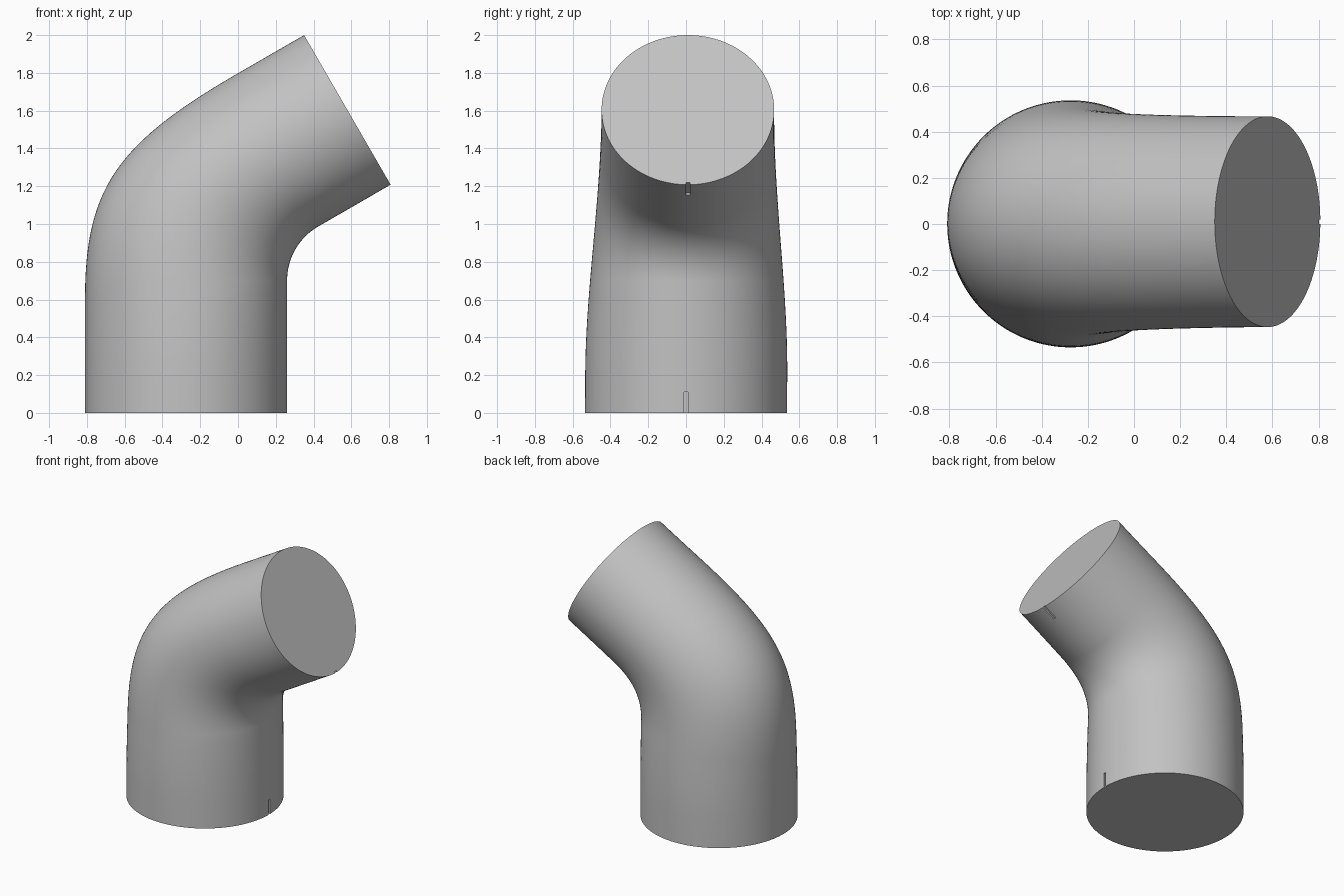
import bpy
import bmesh
import math
from mathutils import Vector

SIDES = 128

cube = bpy.data.objects.get("Cube")
if cube:
    bpy.data.objects.remove(cube, do_unlink=True)

grey = bpy.data.materials.new("plain_grey")
grey.use_nodes = True
COLOUR = (0.54, 0.54, 0.54, 1)
grey.diffuse_color = COLOUR
grey.node_tree.nodes["Principled BSDF"].inputs["Base Color"].default_value = COLOUR


def edge_path(base, bend_start, corner, bend_end, tip, fullness):
    """Straight leg, curved bend and straight leg, in the x-z plane."""
    a, p, c, q, b = (Vector((x, 0, z)) for x, z in (base, bend_start, corner, bend_end, tip))
    h1, h2 = p.lerp(c, fullness), q.lerp(c, fullness)
    path = [a.lerp(p, i / 10) for i in range(10)]
    for i in range(41):
        t = i / 40
        s = 1 - t
        path.append(p * s**3 + h1 * 3 * s * s * t + h2 * 3 * s * t * t + q * t**3)
    path += [q.lerp(b, i / 10) for i in range(1, 11)]
    return path


def half_width(z):
    u = min(max((z - 0.2) / 1.4, 0), 1)
    return 0.535 - 0.078 * u * u * (3 - 2 * u)


# Elbow body: elliptical rings spanning the inner and outer edge paths
inner = edge_path((0.26, 0), (0.26, 0.70), (0.26, 0.892), (0.425, 0.987), (0.808, 1.208), 0.62)
outer = edge_path((-0.81, 0), (-0.81, 0.60), (-0.81, 1.33), (0, 1.798), (0.35, 2.0), 0.8)

bm = bmesh.new()
rings = []
for i, o in zip(inner, outer):
    centre, arm = (i + o) / 2, (i - o) / 2
    width = half_width(centre.z)
    centre.y = 0.01 * min(centre.z / 1.6, 1)
    ring = []
    for k in range(SIDES):
        a = math.tau * k / SIDES
        ring.append(bm.verts.new(centre + arm * math.cos(a) + Vector((0, width * math.sin(a), 0))))
    rings.append(ring)
for low, high in zip(rings, rings[1:]):
    for k in range(SIDES):
        n = (k + 1) % SIDES
        bm.faces.new((low[k], low[n], high[n], high[k]))
bm.faces.new(rings[0])
bm.faces.new(rings[-1])
bmesh.ops.recalc_face_normals(bm, faces=bm.faces)
mesh = bpy.data.meshes.new("elbow_body")
bm.to_mesh(mesh)
bm.free()
mesh.materials.append(grey)
body = bpy.data.objects.new("elbow_body", mesh)
bpy.context.collection.objects.link(body)


# Alignment notches at both rims, on the inside of the bend
def notch(name, rim, y, direction):
    bpy.ops.mesh.primitive_cube_add(size=1)
    cutter = bpy.context.object
    cutter.name = name
    cutter.scale = (0.024, 0.02, 0.22)
    cutter.location = (rim[0], y, rim[1])
    cutter.rotation_euler.y = direction
    cutter.data.materials.append(grey)
    cutter.hide_render = True
    cutter.hide_set(True)
    cut = body.modifiers.new(name, 'BOOLEAN')
    cut.operation = 'DIFFERENCE'
    cut.solver = 'EXACT'
    cut.object = cutter
    return cutter


cutters = [notch("base_notch_cutter", (0.26, 0), 0, 0),
           notch("top_notch_cutter", (0.808, 1.208), 0.01, math.radians(60))]

# Apply the cuts, then smooth the walls while keeping the rims sharp
bpy.ops.object.select_all(action='DESELECT')
body.select_set(True)
bpy.context.view_layer.objects.active = body
for mod in list(body.modifiers):
    bpy.ops.object.modifier_apply(modifier=mod.name)
for cutter in cutters:
    bpy.data.objects.remove(cutter, do_unlink=True)
bpy.ops.object.shade_smooth_by_angle(angle=math.radians(30))
